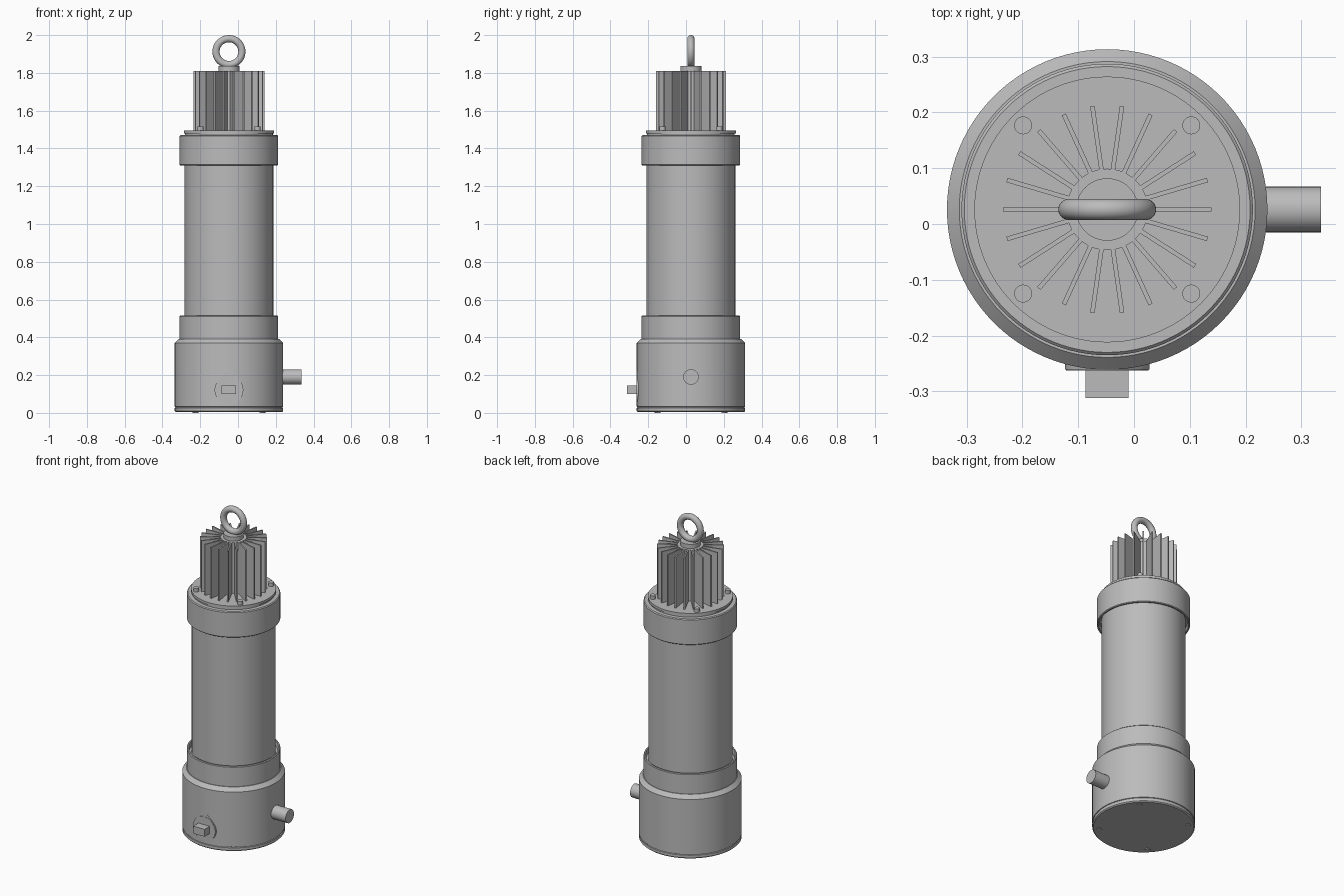
import bpy, bmesh, math
from mathutils import Matrix, Vector

cube = bpy.data.objects.get("Cube")
if cube:
    bpy.data.objects.remove(cube, do_unlink=True)

CX, CY = -0.048, 0.026          # main axis of the body
AXIS = Matrix.Translation((CX, CY, 0))

metal = bpy.data.materials.new("grey_metal")
metal.use_nodes = True
GREY = (0.5, 0.5, 0.5, 1)
metal.diffuse_color = GREY
metal.node_tree.nodes["Principled BSDF"].inputs["Base Color"].default_value = GREY


def finish(name, bm):
    """Turn a bmesh into a named object, smooth except at sharp edges."""
    bmesh.ops.recalc_face_normals(bm, faces=bm.faces)
    mesh = bpy.data.meshes.new(name)
    bm.to_mesh(mesh)
    bm.free()
    obj = bpy.data.objects.new(name, mesh)
    bpy.context.collection.objects.link(obj)
    mesh.materials.append(metal)
    bpy.ops.object.select_all(action="DESELECT")
    obj.select_set(True)
    bpy.context.view_layer.objects.active = obj
    bpy.ops.object.shade_smooth_by_angle(angle=math.radians(30))
    return obj


def lathe(name, profile, steps=96):
    """Revolve (radius, z) points about the body axis; ends are capped."""
    bm = bmesh.new()
    rings = []
    for r, z in profile:
        rings.append([bm.verts.new((CX + r * math.cos(a), CY + r * math.sin(a), z))
                      for a in (math.tau * i / steps for i in range(steps))])
    for low, high in zip(rings, rings[1:]):
        for i in range(steps):
            j = (i + 1) % steps
            bm.faces.new((low[i], low[j], high[j], high[i]))
    bm.faces.new(rings[0])
    bm.faces.new(rings[-1])
    return finish(name, bm)


def cylinder(name, radius, depth, matrix, steps=32):
    bm = bmesh.new()
    bmesh.ops.create_cone(bm, cap_ends=True, segments=steps, radius1=radius,
                          radius2=radius, depth=depth, matrix=matrix)
    return finish(name, bm)


def box(name, size, matrix):
    bm = bmesh.new()
    bmesh.ops.create_cube(bm, size=1, matrix=matrix @ Matrix.Diagonal((*size, 1)))
    return finish(name, bm)


# Base with its bottom plate, thin groove and chamfered shoulder
lathe("bottom_plate", [(0.281, 0.004), (0.287, 0.01), (0.287, 0.026), (0.283, 0.028)])
lathe("base_housing", [(0.283, 0.026), (0.283, 0.031), (0.287, 0.033), (0.287, 0.37),
                       (0.265, 0.392), (0.25, 0.392)])

# Collars, each with a shallow recess around the tube
lathe("lower_collar", [(0.261, 0.385), (0.261, 0.511), (0.257, 0.515),
                       (0.25, 0.515), (0.246, 0.49), (0.23, 0.49)])
lathe("body_tube", [(0.235, 0.45), (0.235, 1.36)])
lathe("upper_collar", [(0.23, 1.335), (0.246, 1.335), (0.25, 1.31), (0.257, 1.31),
                       (0.261, 1.314), (0.261, 1.465), (0.256, 1.47)])

# Top cover and finned heat sink
lathe("top_cover", [(0.232, 1.465), (0.232, 1.478), (0.238, 1.48), (0.238, 1.495)])
lathe("heat_sink_core", [(0.073, 1.49), (0.073, 1.81)])
FINS = 22
for i in range(FINS):
    turn = Matrix.Rotation(math.tau * i / FINS, 4, "Z")
    box(f"cooling_fin_{i + 1}", (0.125, 0.008, 0.315),
        AXIS @ turn @ Matrix.Translation((0.1245, 0, 1.6525)))

# Screws on the cover and under the base
for i in range(4):
    turn = AXIS @ Matrix.Rotation(math.radians(45 + 90 * i), 4, "Z")
    cylinder(f"cover_screw_{i + 1}", 0.016, 0.03, turn @ Matrix.Translation((0.213, 0, 1.501)))
    cylinder(f"base_screw_{i + 1}", 0.016, 0.01, turn @ Matrix.Translation((0.25, 0, 0.005)))

# Lifting eye
lathe("eye_base", [(0.056, 1.805), (0.056, 1.836)], 48)
bpy.ops.mesh.primitive_torus_add(major_radius=0.0685, minor_radius=0.019,
                                 major_segments=64, minor_segments=24,
                                 location=(CX, CY, 1.9125), rotation=(math.pi / 2, 0, 0))
eye = bpy.context.object
eye.name = "lifting_eye"
eye.data.materials.append(metal)
bpy.ops.object.shade_smooth_by_angle()

# Side pipe
cylinder("side_pipe", 0.041, 0.16,
         Matrix.Translation((0.255, CY, 0.19)) @ Matrix.Rotation(math.pi / 2, 4, "Y"))

# Front drain: teardrop plate, round face and square plug
PLUG_Z, PLUG_R, TIP = 0.121, 0.076, 0.115
bm = bmesh.new()
start = math.acos(PLUG_R / TIP)
outline = [(0, TIP)]
for i in range(41):
    a = start + (math.tau - 2 * start) * i / 40
    outline.append((PLUG_R * math.sin(a), PLUG_R * math.cos(a)))
face = bm.faces.new([bm.verts.new((CX + x, -0.2608, PLUG_Z + z)) for x, z in outline])
grown = bmesh.ops.extrude_face_region(bm, geom=[face])
bmesh.ops.translate(bm, vec=Vector((0, 0.03, 0)),
                    verts=[v for v in grown["geom"] if isinstance(v, bmesh.types.BMVert)])
finish("drain_plate", bm)
cylinder("drain_face", PLUG_R - 0.002, 0.03,
         Matrix.Translation((CX, -0.247, PLUG_Z)) @ Matrix.Rotation(math.pi / 2, 4, "X"), 48)
box("drain_plug", (0.077, 0.06, 0.045), Matrix.Translation((CX, -0.282, 0.123)))
